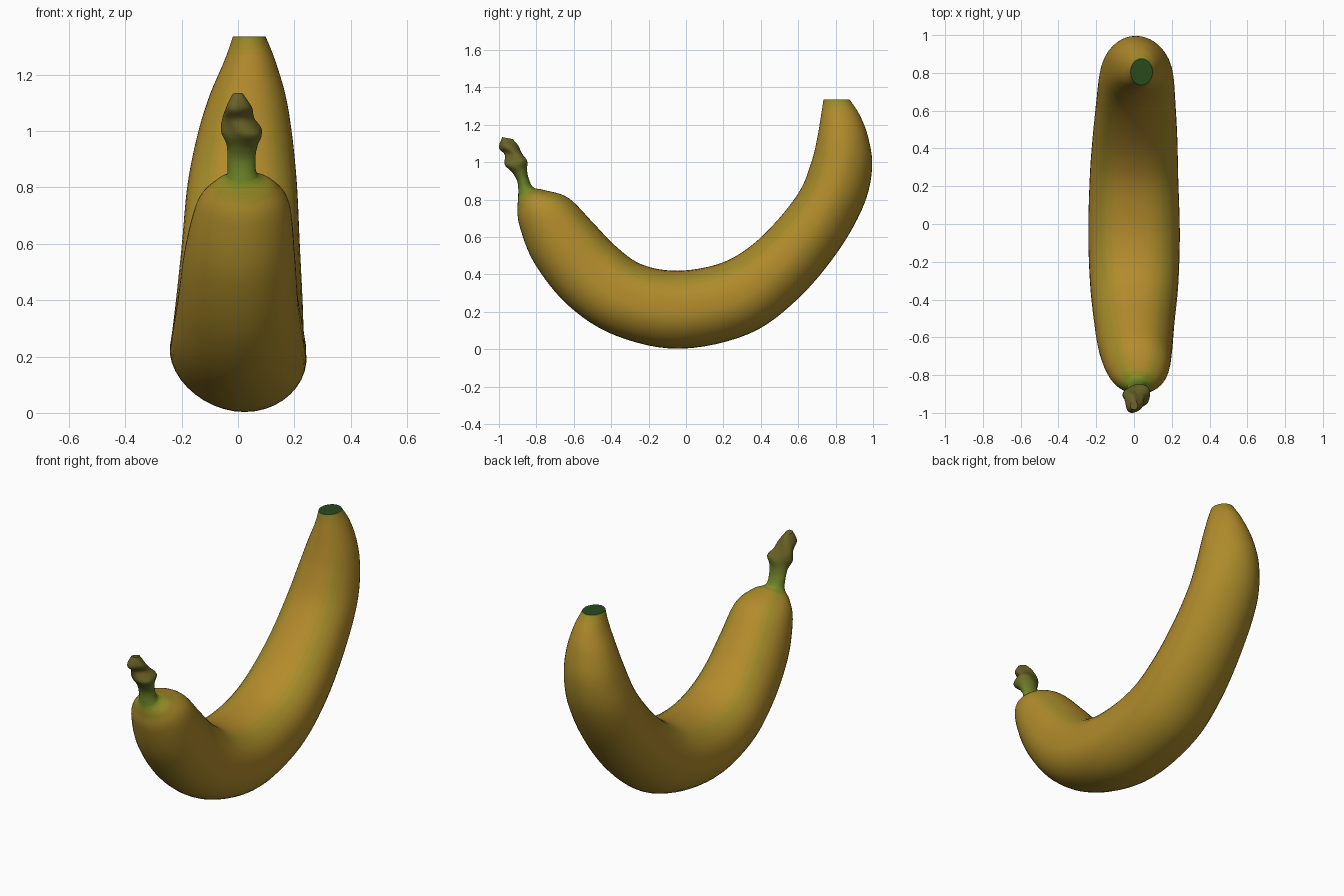
import bpy, bmesh, math
from mathutils import Vector

if "Cube" in bpy.data.objects:
    bpy.data.objects.remove(bpy.data.objects["Cube"])

# Stations: outer y,z / inner y,z / half width / x centre, from blossom tip to stem end
S = [(.875, 1.335, .735, 1.335, .058, .04), (.93, 1.25, .722, 1.25, .09, .042),
     (.975, 1.13, .70, 1.12, .135, .034), (.995, .97, .67, 1.0, .168, .024),
     (.95, .77, .61, .85, .194, .015), (.81, .52, .48, .68, .209, .01),
     (.59, .262, .33, .54, .224, .005), (.33, .08, .17, .455, .234, 0),
     (-.04, .003, -.05, .42, .242, 0), (-.38, .075, -.24, .455, .233, 0),
     (-.63, .235, -.38, .555, .213, 0), (-.81, .46, -.50, .68, .195, .006),
     (-.89, .66, -.63, .81, .165, .018), (-.90, .76, -.76, .852, .11, .022),
     (-.897, .82, -.815, .865, .056, .015), (-.9, .89, -.84, .91, .05, .012),
     (-.925, .94, -.85, .96, .055, .015), (-.965, .985, -.85, 1.01, .072, .018),
     (-.965, 1.04, -.875, 1.05, .055, .0), (-1.0, 1.08, -.90, 1.09, .045, 0),
     (-.985, 1.135, -.93, 1.125, .018, 0)]
SIDES, STEPS = 40, 6
STEM = 14          # station where the stem begins


def sample(t):
    """Smooth spline through the stations."""
    i = min(int(t), len(S) - 2)
    f = t - i
    p0, p1, p2, p3 = (S[max(0, min(len(S) - 1, i + k))] for k in (-1, 0, 1, 2))
    return [.5 * (2 * b + (c - a) * f + (2 * a - 5 * b + 4 * c - d) * f * f
                  + (3 * b - a - 3 * c + d) * f ** 3) for a, b, c, d in zip(p0, p1, p2, p3)]


def ring(t):
    oy, oz, iy, iz, w, xc = sample(t)
    mid = Vector((xc, (oy + iy) / 2, (oz + iz) / 2))
    half = Vector((0, (oy - iy) / 2, (oz - iz) / 2))
    body = max(0, math.sin(math.pi * min(1, t / STEM)))
    # outer keel leans one way near the tip, the other way along the belly
    lean = .028 * math.exp(-((t - 9) / 2.5) ** 2) - .018 * math.exp(-((t - 3.5) / 2) ** 2)
    pts = []
    for k in range(SIDES):
        a = math.tau * k / SIDES
        c, s = math.cos(a), math.sin(a)
        # fruit: flatter inner face with fuller corners, leaner outer side
        r = 1 + (.06 if c < 0 else -.012) * body * math.sin(2 * a) ** 2
        # stem knob: twisted lobes
        if t > 16:
            r += .09 * math.sin(3 * a + 1.5 * t) * min(1, t - 16)
        pts.append(mid + half * c * r + Vector((w * s * r + lean * max(0, c), 0, 0)))
    return pts


def ramp(name, c0, c1, n):
    mats = []
    for k in range(n):
        m = bpy.data.materials.new(f"{name}_{k}")
        m.diffuse_color = [a + (b - a) * k / (n - 1) for a, b in zip(c0, c1)] + [1]
        m.use_nodes = True
        m.node_tree.nodes["Principled BSDF"].inputs["Base Color"].default_value = m.diffuse_color
        mats.append(m)
    return mats


def loft(name, t0, t1, mats, shade, cap_start=False, cap_end=False):
    bm = bmesh.new()
    n = max(1, round((t1 - t0) * STEPS))
    rows = [[bm.verts.new(p) for p in ring(t0 + (t1 - t0) * j / n)] for j in range(n + 1)]
    for j in range(n):
        for k in range(SIDES):
            q = (k + 1) % SIDES
            f = bm.faces.new((rows[j][k], rows[j][q], rows[j + 1][q], rows[j + 1][k]))
            v = shade(t0 + (j + .5) / STEPS, math.tau * (k + .5) / SIDES)
            f.material_index = round(max(0, min(1, v)) * (len(mats) - 1))
    for on, row in ((cap_start, rows[0]), (cap_end, rows[-1])):
        if on:
            bm.faces.new(row).material_index = len(mats) - 1
    bmesh.ops.recalc_face_normals(bm, faces=bm.faces)
    me = bpy.data.meshes.new(name)
    bm.to_mesh(me)
    bm.free()
    for m in mats:
        me.materials.append(m)
    ob = bpy.data.objects.new(name, me)
    bpy.context.collection.objects.link(ob)
    bpy.ops.object.select_all(action='DESELECT')
    ob.select_set(True)
    bpy.context.view_layer.objects.active = ob
    bpy.ops.object.shade_smooth_by_angle(angle=math.radians(50))


def peel_shade(t, a):
    ends = max(0, 1 - t / .9) * .5 + max(0, (t - 12.6) / 1.4) * .8
    stripe = .3 * math.exp(-((abs(a - math.pi) - .75) / .25) ** 2)
    outer = .18 * (1 + math.cos(a)) / 2
    return ends + (stripe + outer) * min(1, t / 3)


# Fruit body: mustard peel blending to green at both ends and along the inner ridges
peel = ramp("peel", (.46, .26, .025), (.16, .25, .015), 16)
loft("fruit_body", .12, STEM, peel, peel_shade)

# Dark blossom tip
tip = ramp("tip", (.2, .23, .025), (.02, .07, .012), 2)
loft("blossom_tip", 0, .12, tip, lambda t, a: 0, cap_start=True)

# Stem: green neck into a brownish knob
stem = ramp("stem", (.16, .24, .02), (.14, .12, .02), 8)
loft("stem", STEM, len(S) - 1, stem, lambda t, a: (t - 14.5) / 3, cap_end=True)
